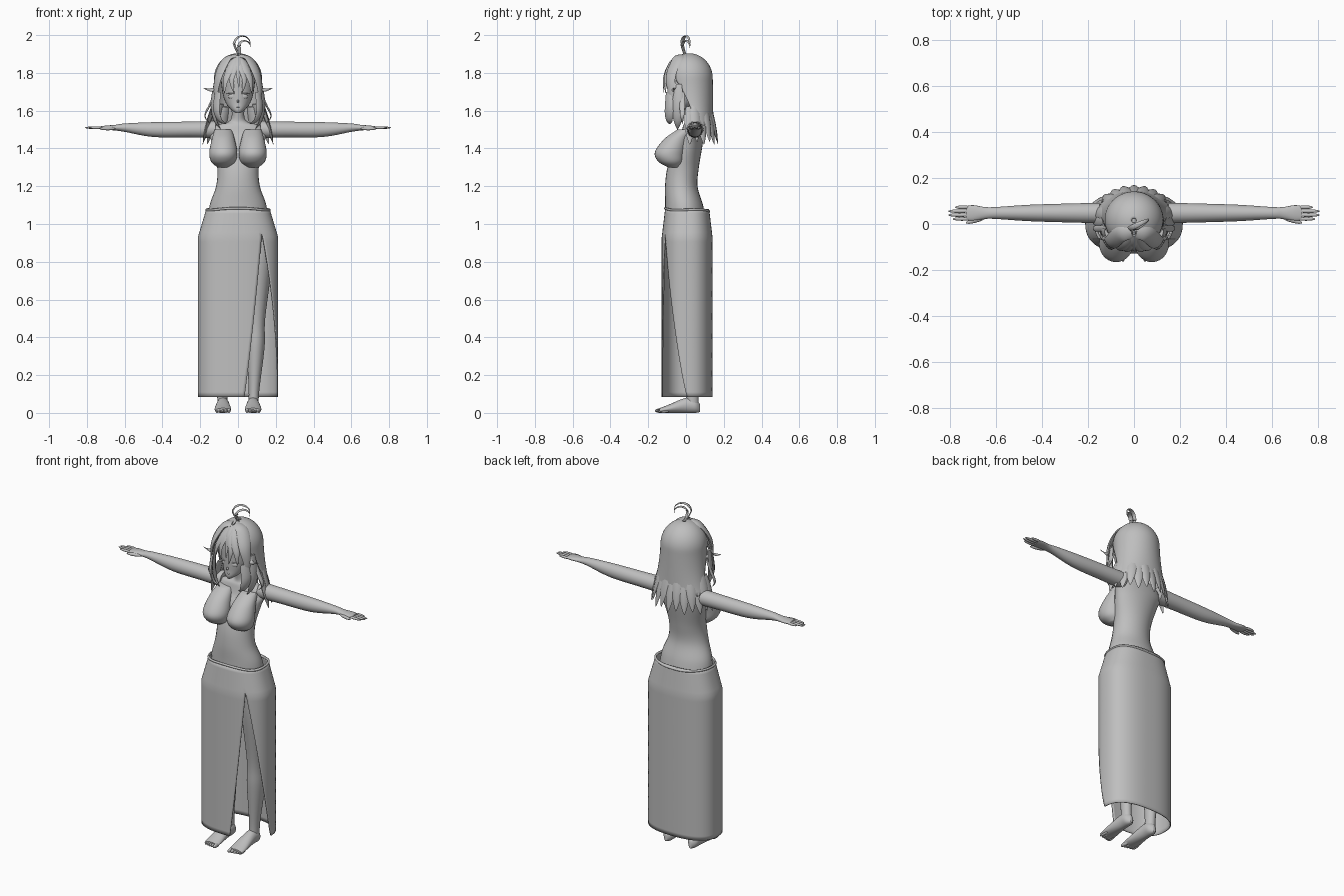
import bpy
import bmesh
from math import sin, cos, pi, radians, sqrt, copysign
from mathutils import Matrix, Vector

old = bpy.data.objects.get("Cube")
if old:
    bpy.data.objects.remove(old)

# One plain grey for everything
tone = .52
grey = bpy.data.materials.new("plain grey")
grey.use_nodes = True
grey.diffuse_color = (tone, tone, tone, 1)
grey.node_tree.nodes["Principled BSDF"].inputs["Base Color"].default_value = grey.diffuse_color

CROWN = 1.9
HEM = .085
TURN = 2 * pi


def smooth_rows(rows, steps=6):
    """Pass a smooth curve through rows of numbers."""
    result = []
    last = len(rows) - 1
    for i in range(last):
        before, start = rows[max(i - 1, 0)], rows[i]
        end, after = rows[i + 1], rows[min(i + 2, last)]
        for k in range(steps):
            t = k / steps
            result.append([
                b + t / 2 * (c - a + t * (2 * a - 5 * b + 4 * c - d + t * (3 * (b - c) + d - a)))
                for a, b, c, d in zip(before, start, end, after)])
    result.append(rows[-1])
    return result


def add_rings(bm, rings, closed=True):
    """Bridge rings of points; closed rings also get end caps."""
    loops = [[bm.verts.new(point) for point in ring] for ring in rings]
    count = len(loops[0])
    for low, high in zip(loops, loops[1:]):
        for i in range(count if closed else count - 1):
            j = (i + 1) % count
            bm.faces.new((low[i], low[j], high[j], high[i]))
    if closed:
        bm.faces.new(loops[0][::-1])
        bm.faces.new(loops[-1])


def finish(name, bm, mirror=False, thickness=0):
    """Turn the bmesh into a smooth grey object."""
    if thickness:
        bmesh.ops.remove_doubles(bm, verts=bm.verts, dist=.0001)
    bmesh.ops.recalc_face_normals(bm, faces=bm.faces)
    mesh = bpy.data.meshes.new(name)
    bm.to_mesh(mesh)
    bm.free()
    mesh.materials.append(grey)
    mesh.shade_smooth()
    mesh.set_sharp_from_angle(angle=radians(55))
    part = bpy.data.objects.new(name, mesh)
    bpy.context.scene.collection.objects.link(part)
    if thickness:
        solid = part.modifiers.new("thickness", 'SOLIDIFY')
        solid.thickness = thickness
        solid.offset = 0
    if mirror:
        part.modifiers.new("mirror", 'MIRROR').use_mirror_merge = False


def loft(name, rows, axis='z', offset=0, lean=0, mirror=False, sides=28):
    """Rows: place along the axis, shift of the centre, two radii."""
    rings = []
    for along, shift, wide, deep in smooth_rows(rows):
        ring = []
        for i in range(sides):
            angle = TURN * i / sides
            u = offset + lean * along + wide * cos(angle)
            v = shift + deep * sin(angle)
            ring.append({'x': (along, u, v), 'y': (u, along, v), 'z': (u, v, along)}[axis])
        rings.append(ring)
    bm = bmesh.new()
    add_rings(bm, rings)
    finish(name, bm, mirror)


def add_ball(bm, centre, radii, twist=0):
    """An ellipsoid, turned about the vertical."""
    place = (Matrix.Translation(centre) @ Matrix.Rotation(radians(twist), 4, 'Z')
             @ Matrix.Diagonal((*radii, 1)))
    bmesh.ops.create_uvsphere(bm, u_segments=16, v_segments=10, radius=1, matrix=place)


def add_lock(bm, path, width, sides=8):
    """A flat tapered strand lying around the head."""
    points = [Vector(point) for point in smooth_rows(path)]
    last = len(points) - 1
    rings = []
    for i, point in enumerate(points):
        along = (points[min(i + 1, last)] - points[max(i - 1, 0)]).normalized()
        across = along.cross(point - Vector((0, 0, 1.7))).normalized()
        outward = across.cross(along)
        size = width * max(.03, sin(pi * (1 + 3 * i / last) / 4))
        rings.append([point + size * (across * cos(TURN * k / sides)
                                      + outward * sin(TURN * k / sides) / 3)
                      for k in range(sides)])
    add_rings(bm, rings)


def front_locks(name, strands, mirror=True):
    """Strands: width, forward reach, then sideways place and drop below the crown."""
    bm = bmesh.new()
    for width, reach, *places in strands:
        path = [(x, -reach * min(1, sqrt(.1 + drop * 8)), CROWN - drop) for x, drop in places]
        add_lock(bm, path, width)
    finish(name, bm, mirror)


# Torso, neck and bust
loft("torso", [
    (1, 0, .16, .11), (1.1, -.01, .15, .1), (1.2, -.025, .116, .086), (1.3, -.015, .11, .083),
    (1.42, .015, .135, .073), (1.47, .03, .148, .06), (1.52, .035, .12, .05),
    (1.55, .035, .04, .04), (1.63, .02, .036, .036)])
loft("bust", [
    (1.5, 0, .045, .045), (1.45, -.05, .06, .065), (1.38, -.085, .074, .08),
    (1.33, -.08, .064, .066), (1.3, -.065, .03, .03)], offset=.078, mirror=True)

# Arms and hands
loft("arms", [
    (.12, 1.5, .045, .045), (.25, 1.5, .042, .042), (.45, 1.5, .036, .039),
    (.6, 1.51, .026, .022), (.65, 1.51, .026, .015), (.7, 1.51, .034, .011),
    (.73, 1.51, .03, .007)], 'x', offset=.048, mirror=True)
fingers = bmesh.new()
for i, length in enumerate((.04, .05, .05, .035)):
    add_ball(fingers, (.71 + length, .022 + .017 * i, 1.51), (length, .008, .007))
add_ball(fingers, (.69, .016, 1.505), (.045, .01, .009), -15)
finish("fingers", fingers, True)

# Legs, feet and toes
loft("legs", [
    (.03, .035, .028, .033), (.12, .035, .028, .033), (.35, .035, .047, .055),
    (.5, .02, .044, .05), (.8, 0, .07, .08), (1, 0, .07, .09)],
     offset=.08, lean=.04, mirror=True)
loft("feet", [
    (.075, .025, .01, .02), (.05, .036, .03, .036), (0, .04, .034, .04),
    (-.1, .02, .044, .02), (-.14, .013, .04, .012)], 'y', offset=.08, mirror=True)
toes = bmesh.new()
for i in range(5):
    size = .012 - .001 * i
    add_ball(toes, (.048 + .016 * i, -.135 + .004 * i, size), (size * .8, .03, size))
finish("toes", toes, True)


def hip_point(angle, wide, deep, z):
    """A point on the rounded-box outline of the hips."""
    c, s = cos(angle), sin(angle)
    return wide * copysign(abs(c) ** .8, c), .006 + deep * copysign(abs(s) ** .8, s), z


# Long skirt: flares over the hips, opens over the left leg
skirt = bmesh.new()
rings = []
for k in range(41):
    z = 1.08 - (1.08 - HEM) * k / 40
    flare = min(1, (1.08 - z) / .15)
    opening = max(0, (.95 - z) / (.95 - HEM))
    start, end = radians(58 * opening - 58), radians(302 - 26 * opening)
    rings.append([hip_point(start + (end - start) * i / 80,
                            .165 + .045 * flare, .114 + .018 * flare, z) for i in range(81)])
add_rings(skirt, rings, False)
finish("skirt", skirt, thickness=.005)

# Rolled waistband, dipping at the back
waistband = bmesh.new()
rings = []
for k in range(65):
    angle = TURN * k / 64
    ring = []
    for i in range(9):
        roll = TURN * i / 8
        bulge = .006 * cos(roll)
        height = 1.075 + .006 * sin(roll) + .008 * cos(2 * angle) * sin(angle)
        ring.append(hip_point(angle, .167 + bulge, .116 + bulge, height))
    rings.append(ring)
add_rings(waistband, rings, False)
finish("waistband", waistband, thickness=.001)

# Head and face
loft("head", [
    (1.587, -.078, .01, .012), (1.605, -.052, .036, .046), (1.64, -.02, .064, .077),
    (1.7, 0, .083, .098), (1.8, .01, .09, .104), (1.87, .02, .06, .07), (1.885, .02, .01, .01)])
face = bmesh.new()
add_ball(face, (0, -.098, 1.65), (.006, .01, .008))
add_ball(face, (0, -.093, 1.62), (.015, .006, .004))
finish("nose_and_lips", face)
eyes = bmesh.new()
add_ball(eyes, (.036, -.084, 1.675), (.018, .006, .012), 20)
add_ball(eyes, (.038, -.086, 1.69), (.024, .008, .003), 20)
finish("eyes_and_lashes", eyes, True)

# Hair shell: a dome that flares downward and opens around the face
shell = bmesh.new()
rings = []
for k in range(1, 31):
    fall = (k / 30) ** 2
    dome = sqrt(1 - max(0, 1 - 3 * fall) ** 2)
    wrap = 90 * (1 - fall) ** 2
    wide = .122 * dome + .036 * fall ** 3
    deep = .122 * dome - .03 * fall ** 2
    ring = []
    for i in range(49):
        angle = radians((180 + 2 * wrap) * i / 48 - wrap)
        ring.append((wide * cos(angle), .015 + .035 * fall ** 2 + deep * sin(angle),
                     CROWN - .38 * fall))
    rings.append(ring)
add_rings(shell, rings, False)
finish("hair_shell", shell, thickness=.008)

# Ragged tips along the back
tips = bmesh.new()
for k in range(13):
    angle = pi * k / 12
    lift = .015 * (k % 2)
    add_lock(tips, [(spread * cos(angle), .02 + .8 * spread * sin(angle), CROWN - drop + lift)
                    for spread, drop in ((.13, .28), (.165, .39), (.187, .48))], .028)
finish("back_hair_tips", tips)

# Side locks: swept crown, outward flick, thin curl, two curled-in locks
front_locks("side_hair", [
    (.036, .08, (.01, .01), (.06, .03), (.1, .11), (.117, .2), (.108, .3)),
    (.014, .065, (.09, .1), (.12, .17), (.14, .19), (.185, .18)),
    (.014, .02, (.12, .2), (.15, .27), (.175, .33), (.145, .37)),
    (.028, .09, (.105, .2), (.115, .29), (.095, .35), (.06, .37)),
    (.032, .045, (.118, .16), (.13, .27), (.12, .35), (.09, .4))])

# Pointed fringe
front_locks("fringe", [
    (.023, .108, (.01, .01), (.04, .07), (.066, .14), (.072, .21)),
    (.018, .117, (.006, .01), (.018, .07), (.034, .14), (.02, .21))])
front_locks("centre_fringe", [(.016, .12, (0, .01), (0, .07), (.005, .18))], False)

# Two curled strands on the crown
curls = bmesh.new()
for radius, height in ((.042, 1.953), (.03, 1.94)):
    path = [(.01, 0, 1.88)]
    for degrees in range(190, -30, -30):
        c, s = cos(radians(degrees)), sin(radians(degrees))
        path.append((.065 - radius + radius * c, .02 * c, height + radius * s))
    add_lock(curls, path, .012)
finish("crown_curls", curls)
